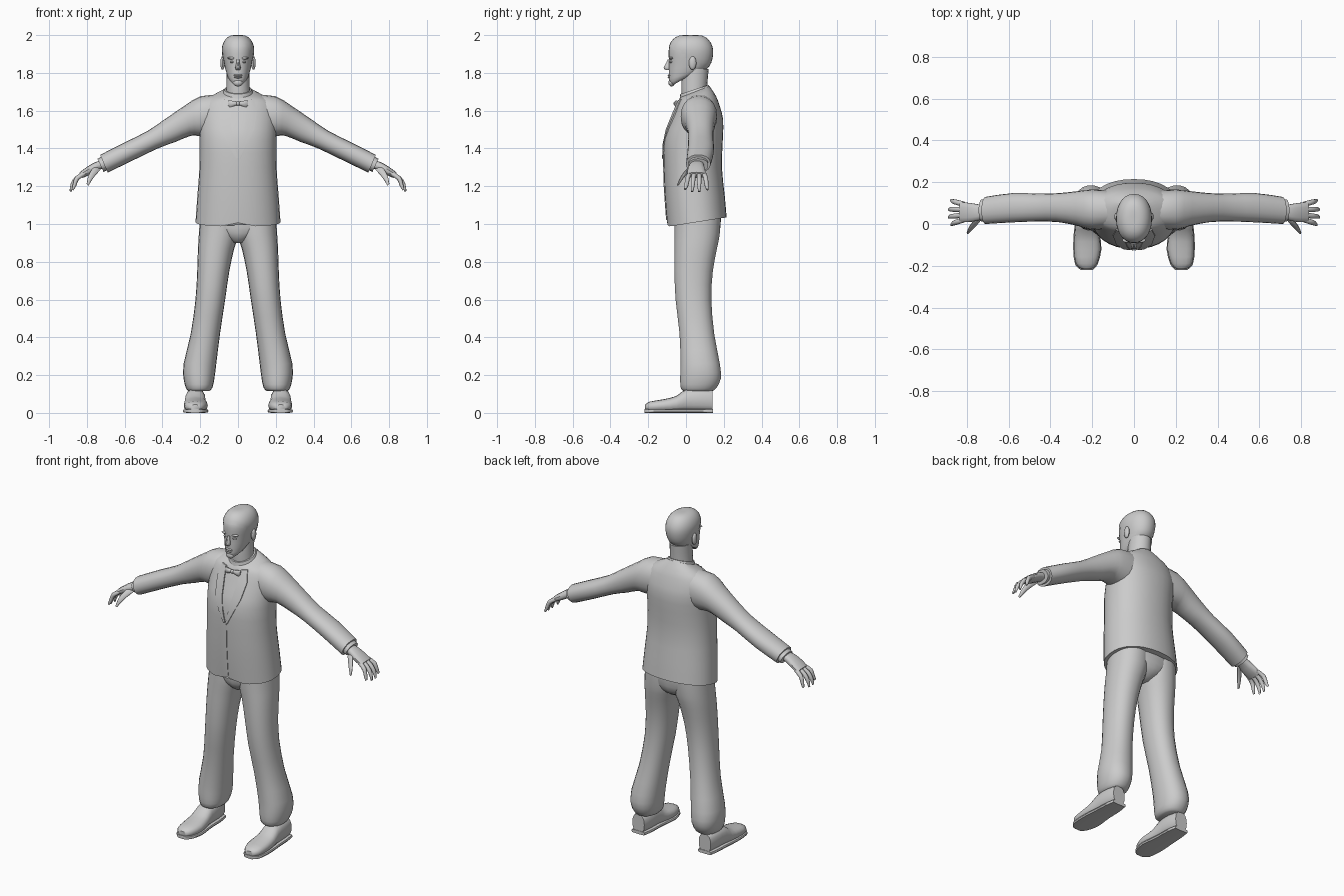
import bpy, bmesh, math
from mathutils import Vector as V
from mathutils.bvhtree import BVHTree

if "Cube" in bpy.data.objects:
    bpy.data.objects.remove(bpy.data.objects["Cube"])

grey = bpy.data.materials.new("light_grey")
grey.diffuse_color = (0.6, 0.6, 0.6, 1)
grey.use_nodes = True
grey.node_tree.nodes["Principled BSDF"].inputs["Base Color"].default_value = grey.diffuse_color


def finish(name, bm, angle=40):
    bmesh.ops.recalc_face_normals(bm, faces=bm.faces)
    me = bpy.data.meshes.new(name)
    bm.to_mesh(me)
    bm.free()
    ob = bpy.data.objects.new(name, me)
    bpy.context.collection.objects.link(ob)
    me.materials.append(grey)
    bpy.ops.object.select_all(action='DESELECT')
    ob.select_set(True)
    bpy.context.view_layer.objects.active = ob
    bpy.ops.object.shade_smooth_by_angle(angle=math.radians(angle))
    return ob


def spline(p0, p1, p2, p3, t):
    return 0.5 * (2 * p1 + (p2 - p0) * t + (2 * p0 - 5 * p1 + 4 * p2 - p3) * t * t
                  + (3 * p1 - p0 - 3 * p2 + p3) * t ** 3)


def loft(rows, n=24, p=2.0, steps=2):
    """Skin of superellipse rings; each row is (centre, half axis a, half axis b)."""
    rows = [tuple(V(q) for q in r) for r in rows]
    rings = []
    for i in range(len(rows) - 1):
        q = [rows[max(i - 1, 0)], rows[i], rows[i + 1], rows[min(i + 2, len(rows) - 1)]]
        for s in range(steps):
            rings.append([spline(*[r[k] for r in q], s / steps) for k in range(3)])
    rings.append(rows[-1])
    bm = bmesh.new()
    loops = []
    for c, a, b in rings:
        loop = []
        for k in range(n):
            t = 2 * math.pi * k / n
            u, v = math.cos(t), math.sin(t)
            u = math.copysign(abs(u) ** (2 / p), u)
            v = math.copysign(abs(v) ** (2 / p), v)
            loop.append(bm.verts.new(c + a * u + b * v))
        loops.append(loop)
    for l0, l1 in zip(loops, loops[1:]):
        for k in range(n):
            bm.faces.new((l0[k], l0[(k + 1) % n], l1[(k + 1) % n], l1[k]))
    bm.faces.new(loops[0])
    bm.faces.new(loops[-1])
    return bm


def flat(z, w, yf, yb, tilt=0):
    """Level ring centred on x = 0; tilt raises the front."""
    return ((0, (yf + yb) / 2, z), (w, 0, 0), (0, (yf - yb) / 2, tilt))


def span(s, x0, z0, x1, z1, yf, yb):
    """Ring between two points in the xz plane, mirrored by s."""
    return ((s * (x0 + x1) / 2, (yf + yb) / 2, (z0 + z1) / 2),
            (s * (x1 - x0) / 2, 0, (z1 - z0) / 2), (0, (yf - yb) / 2, 0))


def blob(name, loc, size, seg=12):
    bm = bmesh.new()
    bmesh.ops.create_uvsphere(bm, u_segments=seg, v_segments=8, radius=1)
    for v in bm.verts:
        v.co = V([v.co[i] * size[i] + loc[i] for i in range(3)])
    return finish(name, bm)


# Jacket body, with the front hem cut back at the centre
bm = loft([flat(1.01, .225, -.10, .215, -.025), flat(1.15, .215, -.112, .205),
           flat(1.3, .204, -.118, .19), flat(1.45, .203, -.117, .195),
           flat(1.55, .206, -.082, .197), flat(1.62, .198, -.054, .18),
           flat(1.665, .165, -.038, .16, -.01), flat(1.70, .08, -.03, .125, -.03)], 32, 2.2)
for v in bm.verts:
    if v.co.z < 1.04 and v.co.y < 0 and abs(v.co.x) < .1:
        v.co.z += .022 * (1 - abs(v.co.x) / .1)
body_tree = BVHTree.FromBMesh(bm)
finish("jacket_body", bm)


def strip(name, left, right, lift=.007, cells=6):
    """Thin plate lying on the jacket front between two (x, z) edges."""
    bm = bmesh.new()
    rows = []
    for (x0, z0), (x1, z1) in zip(left, right):
        row = []
        for i in range(cells + 1):
            t = i / cells
            x, z = x0 + (x1 - x0) * t, z0 + (z1 - z0) * t
            hit = body_tree.ray_cast(V((x, -1, z)), V((0, 1, 0)))[0]
            y = hit.y if hit else -.03
            row.append([bm.verts.new((x, y - d, z)) for d in (lift, -.002)])
        rows.append(row)
    for r0, r1 in zip(rows, rows[1:]):
        for i in range(cells):
            for k in (0, 1):
                bm.faces.new((r0[i][k], r0[i + 1][k], r1[i + 1][k], r1[i][k]))
        for i in (0, cells):
            bm.faces.new((r0[i][0], r0[i][1], r1[i][1], r1[i][0]))
    for r in (rows[0], rows[-1]):
        for i in range(cells):
            bm.faces.new((r[i][0], r[i + 1][0], r[i + 1][1], r[i][1]))
    return finish(name, bm)


# Front closing edge, shirt collar and neck
strip("jacket_front_edge", [(-.004, 1.35), (-.004, 1.18), (-.004, 1.02)],
      [(.006, 1.35), (.006, 1.18), (.006, 1.02)], .004, 1)
finish("collar", loft([flat(1.665, .088, -.04, .14, -.03), flat(1.695, .08, -.033, .128, -.027),
                       flat(1.712, .072, -.03, .118, -.024)], 24))
finish("neck", loft([flat(1.66, .066, -.022, .11), flat(1.73, .062, -.025, .112),
                     flat(1.82, .06, -.02, .12)], 20))

# Head
head_rows = [flat(1.762, .03, -.075, .03, -.03), flat(1.775, .05, -.088, .07, -.028),
             flat(1.81, .064, -.091, .108, -.014), flat(1.855, .074, -.09, .13),
             flat(1.9, .081, -.092, .14), flat(1.94, .08, -.088, .136),
             flat(1.975, .064, -.066, .115), flat(1.993, .038, -.035, .085),
             flat(1.998, .01, .005, .04)]
finish("head", loft(head_rows, 28, 2.15))

# Close-cut hair: upper back shell of the head, raised slightly
bm = loft(head_rows, 28, 2.15)
bmesh.ops.recalc_face_normals(bm, faces=bm.faces)
gone = []
for f in bm.faces:
    c = f.calc_center_median()
    if c.z < 1.945 - .75 * (c.y + .08):
        gone.append(f)
bmesh.ops.delete(bm, geom=gone, context='FACES')
bm.normal_update()
moves = [(v, v.normal * .004) for v in bm.verts]
for v, m in moves:
    v.co += m if not v.is_boundary else m * .5
    v.co.z = min(v.co.z, 2.0)
finish("hair", bm)

# Nose, lips and chin
finish("nose", loft([((0, -.088, 1.872), (.007, 0, 0), (0, .008, 0)),
                     ((0, -.094, 1.85), (.009, 0, 0), (0, .013, 0)),
                     ((0, -.098, 1.827), (.015, 0, 0), (0, .022, 0)),
                     ((0, -.094, 1.815), (.011, 0, 0), (0, .014, 0))], 10))
for name, z, w in (("upper_lip", 1.787, .024), ("lower_lip", 1.777, .02)):
    blob(name, (0, -.088, z), (w, .009, .006))
blob("chin", (0, -.076, 1.748), (.026, .017, .02))

for s, side in ((1, "left"), (-1, "right")):
    # Face details
    blob("ear_" + side, (s * .082, .035, 1.852), (.012, .02, .036))
    blob("eye_" + side, (s * .03, -.078, 1.858), (.014, .009, .006))
    blob("brow_" + side, (s * .032, -.078, 1.878), (.024, .012, .007))

    # Lapel and bow tie wing
    inner = [(.05, 1.655), (.046, 1.6), (.034, 1.5), (.018, 1.42), (.002, 1.35)]
    outer = [(.085, 1.66), (.1, 1.595), (.085, 1.5), (.05, 1.42), (.012, 1.345)]
    strip("lapel_" + side, [(s * x, z) for x, z in inner], [(s * x, z) for x, z in outer])
    finish("bow_tie_" + side, loft([((s * .004, -.052, 1.638), (0, .008, 0), (0, 0, .008)),
                                    ((s * .03, -.053, 1.637), (0, .011, 0), (0, 0, .016)),
                                    ((s * .052, -.048, 1.636), (0, .006, 0), (0, 0, .02))], 10))

    # Sleeve and shirt cuff
    finish("sleeve_" + side, loft([
        span(s, .09, 1.685, .10, 1.46, -.02, .16), span(s, .2, 1.676, .205, 1.465, -.028, .165),
        span(s, .28, 1.628, .25, 1.467, -.01, .158), span(s, .38, 1.56, .33, 1.435, .008, .148),
        span(s, .48, 1.492, .42, 1.402, .012, .145), span(s, .6, 1.432, .56, 1.335, .008, .148),
        span(s, .73, 1.366, .69, 1.272, 0, .13)], 20, 2.2))
    finish("cuff_" + side, loft([span(s, .7, 1.367, .67, 1.296, .012, .118),
                                 span(s, .744, 1.346, .712, 1.276, .012, .118)], 18, 2.2, 1))

    # Hand: palm, four bent fingers and thumb
    finish("palm_" + side, loft([
        span(s, .715, 1.34, .70, 1.298, .03, .092), span(s, .755, 1.328, .738, 1.286, .016, .095),
        span(s, .80, 1.302, .782, 1.262, .008, .102), span(s, .838, 1.274, .822, 1.244, .008, .106)],
        14, 2.5))
    fingers = [("index", .02, -.004, -.012), ("middle", .045, .032, 0),
               ("ring", .07, .07, 0), ("little", .095, .114, -.01)]
    for name, y0, y1, short in fingers:
        pts = [(.815, y0, 1.266), (.852, (y0 + y1) / 2, 1.243),
               (.877 + short, .3 * y0 + .7 * y1, 1.208), (.887 + short, y1, 1.172 - short)]
        finish(name + "_finger_" + side, loft([
            ((s * x, y, z), (s * r * .75, 0, r * .65), (0, r, 0))
            for (x, y, z), r in zip(pts, (.013, .0125, .011, .006))], 10))
    finish("thumb_" + side, loft([
        ((s * x, y, z), (s * r * .75, 0, r * .65), (0, r * .8, r * .3))
        for x, y, z, r in ((.74, .03, 1.3, .018), (.768, -.004, 1.268, .017),
                           (.785, -.026, 1.238, .013), (.796, -.042, 1.208, .007))], 10))

    # Trouser leg with gathered bottom
    finish("trouser_leg_" + side, loft([
        span(s, -.01, 1.06, .2, 1.06, -.06, .185), span(s, -.005, .95, .207, .95, -.062, .18),
        span(s, .02, .87, .212, .87, -.062, .165), span(s, .046, .75, .216, .75, -.062, .143),
        span(s, .068, .6, .225, .6, -.056, .135), span(s, .095, .42, .25, .42, -.035, .15),
        span(s, .115, .26, .288, .26, -.03, .18), span(s, .125, .18, .288, .18, -.032, .185),
        span(s, .137, .13, .275, .13, -.028, .16), span(s, .155, .115, .262, .115, -.012, .14)],
        22, 2.2))

    # Shoe and sole
    shoe = [(-.216, .203, .25, .012, .044), (-.19, .178, .278, .006, .06),
            (-.12, .16, .287, .004, .072), (-.05, .167, .285, .004, .09),
            (.0, .172, .28, .006, .125), (.08, .174, .276, .006, .13),
            (.14, .185, .266, .006, .12)]
    finish("shoe_" + side, loft([
        ((s * (x0 + x1) / 2, y, (z0 + z1) / 2), (s * (x1 - x0) / 2, 0, 0), (0, 0, (z1 - z0) / 2))
        for y, x0, x1, z0, z1 in shoe], 16, 2.4))
    finish("sole_" + side, loft([
        ((s * (x0 + x1) / 2, y * 1.02, .01), (s * ((x1 - x0) / 2 + .004), 0, 0), (0, 0, .01))
        for y, x0, x1, z0, z1 in shoe], 12, 5))

# Bow tie knot and trouser seat
blob("bow_tie_knot", (0, -.055, 1.638), (.011, .011, .012))
finish("trouser_seat", loft([flat(.9, .03, -.02, .11), flat(.93, .085, -.05, .16),
                             flat(.98, .17, -.062, .182), flat(1.06, .2, -.06, .185)], 24, 2.3))
